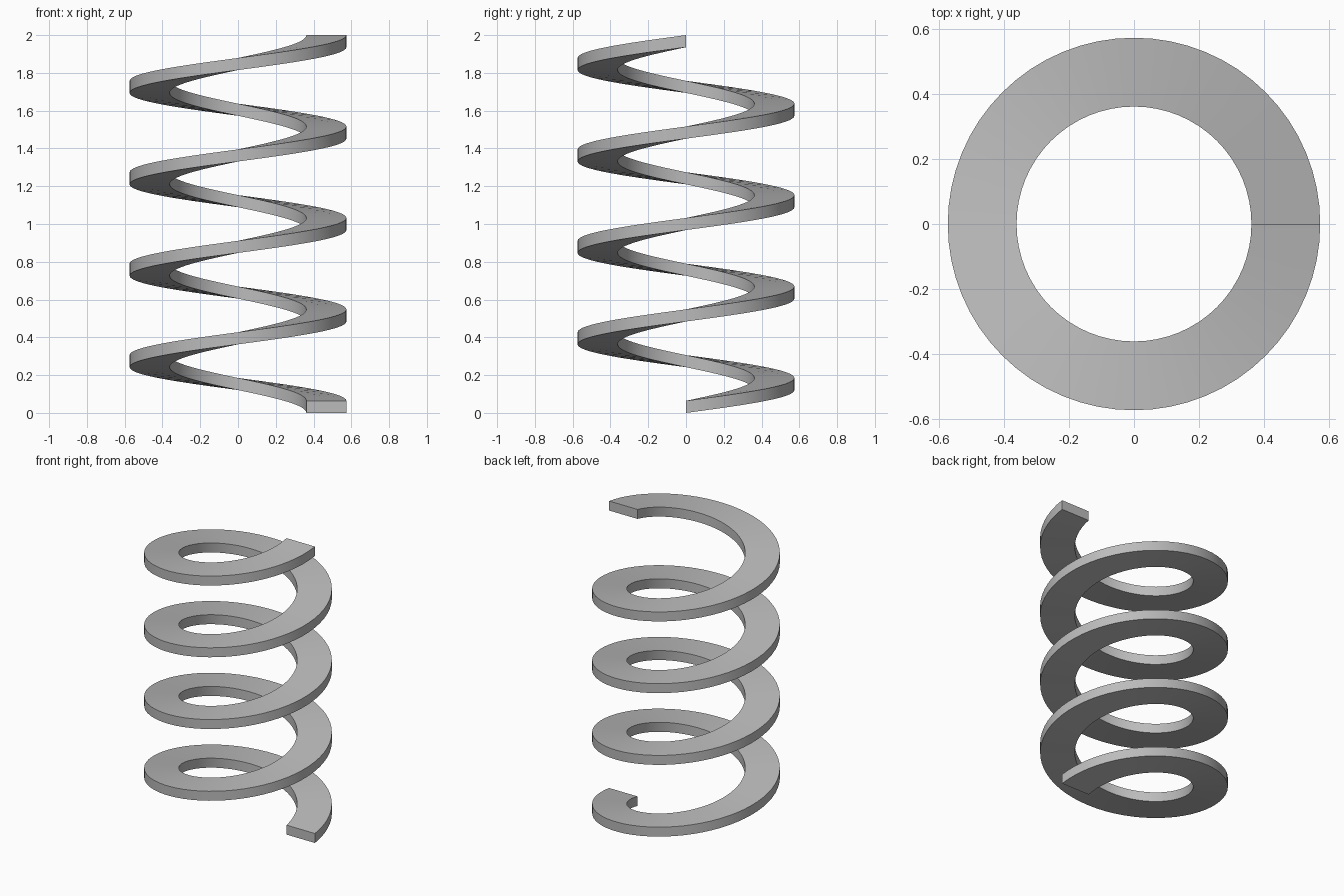
import bpy, bmesh, math

cube = bpy.data.objects.get("Cube")
if cube:
    bpy.data.objects.remove(cube, do_unlink=True)

INNER, OUTER = 0.362, 0.574
THICK = 0.064
TURNS, STEPS = 4, 64
RISE = 2.0 - THICK

# Plain grey metal
grey = bpy.data.materials.new("grey_metal")
grey.use_nodes = True
colour = (0.5, 0.5, 0.5, 1)
grey.diffuse_color = colour
grey.node_tree.nodes["Principled BSDF"].inputs["Base Color"].default_value = colour

# Rectangular section swept up a helix
bm = bmesh.new()
corners = [(INNER, 0), (OUTER, 0), (OUTER, THICK), (INNER, THICK)]
section = [bm.verts.new((x, 0, z)) for x, z in corners]
edges = [bm.edges.new((section[i], section[(i + 1) % 4])) for i in range(4)]
count = TURNS * STEPS
bmesh.ops.spin(bm, geom=section + edges, cent=(0, 0, 0), axis=(0, 0, 1),
               dvec=(0, 0, RISE / count), angle=TURNS * math.tau,
               steps=count, use_merge=False, use_duplicate=False)

# Flat end caps
bmesh.ops.holes_fill(bm, edges=[e for e in bm.edges if e.is_boundary], sides=4)
bmesh.ops.recalc_face_normals(bm, faces=bm.faces)

mesh = bpy.data.meshes.new("coil_spring")
bm.to_mesh(mesh)
bm.free()
mesh.materials.append(grey)
spring = bpy.data.objects.new("coil_spring", mesh)
bpy.context.collection.objects.link(spring)

# Smooth sides, crisp corners
bpy.ops.object.select_all(action="DESELECT")
spring.select_set(True)
bpy.context.view_layer.objects.active = spring
bpy.ops.object.shade_smooth_by_angle(angle=math.radians(30))
